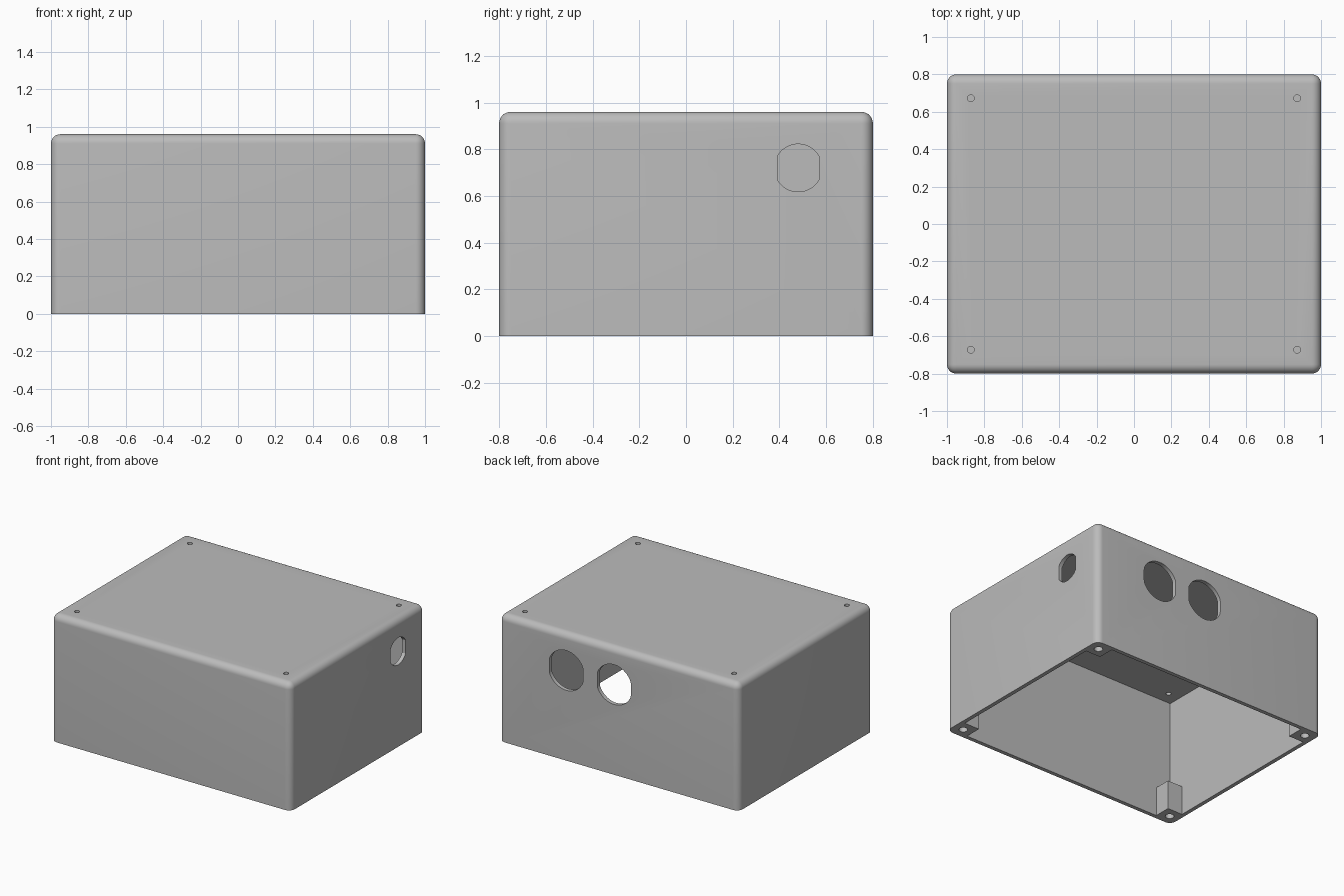
import bpy, bmesh, math
from mathutils import Matrix, Vector

cube = bpy.data.objects.get("Cube")
if cube:
    bpy.data.objects.remove(cube, do_unlink=True)

HALF_X, HALF_Y, HEIGHT = 1.0, 0.8, 0.96
WALL, ROUND = 0.03, 0.05

grey = bpy.data.materials.new("plain_grey")
grey.use_nodes = True
colour = (0.5, 0.5, 0.5, 1)
grey.diffuse_color = colour
grey.node_tree.nodes["Principled BSDF"].inputs["Base Color"].default_value = colour


def finish(bm, name):
    bmesh.ops.recalc_face_normals(bm, faces=bm.faces)
    mesh = bpy.data.meshes.new(name)
    bm.to_mesh(mesh)
    bm.free()
    mesh.materials.append(grey)
    obj = bpy.data.objects.new(name, mesh)
    bpy.context.collection.objects.link(obj)
    return obj


def box_mesh(low, high):
    low, high = Vector(low), Vector(high)
    bm = bmesh.new()
    place = Matrix.Translation((low + high) / 2) @ Matrix.Diagonal((*(high - low), 1))
    bmesh.ops.create_cube(bm, size=1, matrix=place)
    return bm


def drill(centre, radius, depth, turn=None, flat=None):
    """Cylinder cutter along local z; flat trims both sides of the circle."""
    bm = bmesh.new()
    bmesh.ops.create_cone(bm, cap_ends=True, segments=48, radius1=radius,
                          radius2=radius, depth=depth)
    if flat:
        for v in bm.verts:
            v.co.x = max(-flat, min(flat, v.co.x))
    bm.transform(Matrix.Translation(centre) @ (turn or Matrix.Identity(4)))
    return finish(bm, "cutter")


def cut(obj, cutter):
    mod = obj.modifiers.new("cut", "BOOLEAN")
    mod.operation, mod.solver, mod.object = "DIFFERENCE", "EXACT", cutter
    cutter.hide_render = True
    bpy.context.view_layer.objects.active = obj
    bpy.ops.object.modifier_apply(modifier=mod.name)
    bpy.data.objects.remove(cutter, do_unlink=True)


def smooth(obj):
    bpy.ops.object.select_all(action="DESELECT")
    obj.select_set(True)
    bpy.context.view_layer.objects.active = obj
    bpy.ops.object.shade_smooth_by_angle(angle=math.radians(30))


# Outer shell, rounded everywhere except round its open bottom
bm = box_mesh((-HALF_X, -HALF_Y, 0), (HALF_X, HALF_Y, HEIGHT))
rounded = [e for e in bm.edges if max(v.co.z for v in e.verts) > 0.5]
bmesh.ops.bevel(bm, geom=rounded, offset=ROUND, segments=8, profile=0.5, affect="EDGES")
shell = finish(bm, "enclosure_shell")

# Hollow inside
inner_x, inner_y = HALF_X - WALL, HALF_Y - WALL
cut(shell, finish(box_mesh((-inner_x, -inner_y, -0.2),
                           (inner_x, inner_y, HEIGHT - WALL)), "cutter"))

# Two large cable holes in the back, one smaller hole in the right wall
face_y = Matrix.Rotation(math.radians(90), 4, "X")
face_x = Matrix.Rotation(math.radians(90), 4, "Z") @ face_y
for x in (0.04, 0.44):
    cut(shell, drill((x, HALF_Y, 0.68), 0.15, 0.2, face_y, flat=0.14))
cut(shell, drill((HALF_X, 0.48, 0.72), 0.102, 0.2, face_x, flat=0.089))

# Corner screw holes in the top, and short screw posts at the bottom
for side, sx in (("right", 1), ("left", -1)):
    for end, sy in (("front", -1), ("back", 1)):
        cut(shell, drill((sx * 0.872, sy * 0.672, HEIGHT), 0.018, 0.2))
        xs = sorted((sx * 0.845, sx * inner_x))
        ys = sorted((sy * 0.645, sy * inner_y))
        post = finish(box_mesh((xs[0], ys[0], 0), (xs[1], ys[1], 0.22)),
                      f"{end}_{side}_screw_post")
        cut(post, drill((sx * 0.922, sy * 0.72, 0.1), 0.03, 0.4))
        smooth(post)
smooth(shell)
